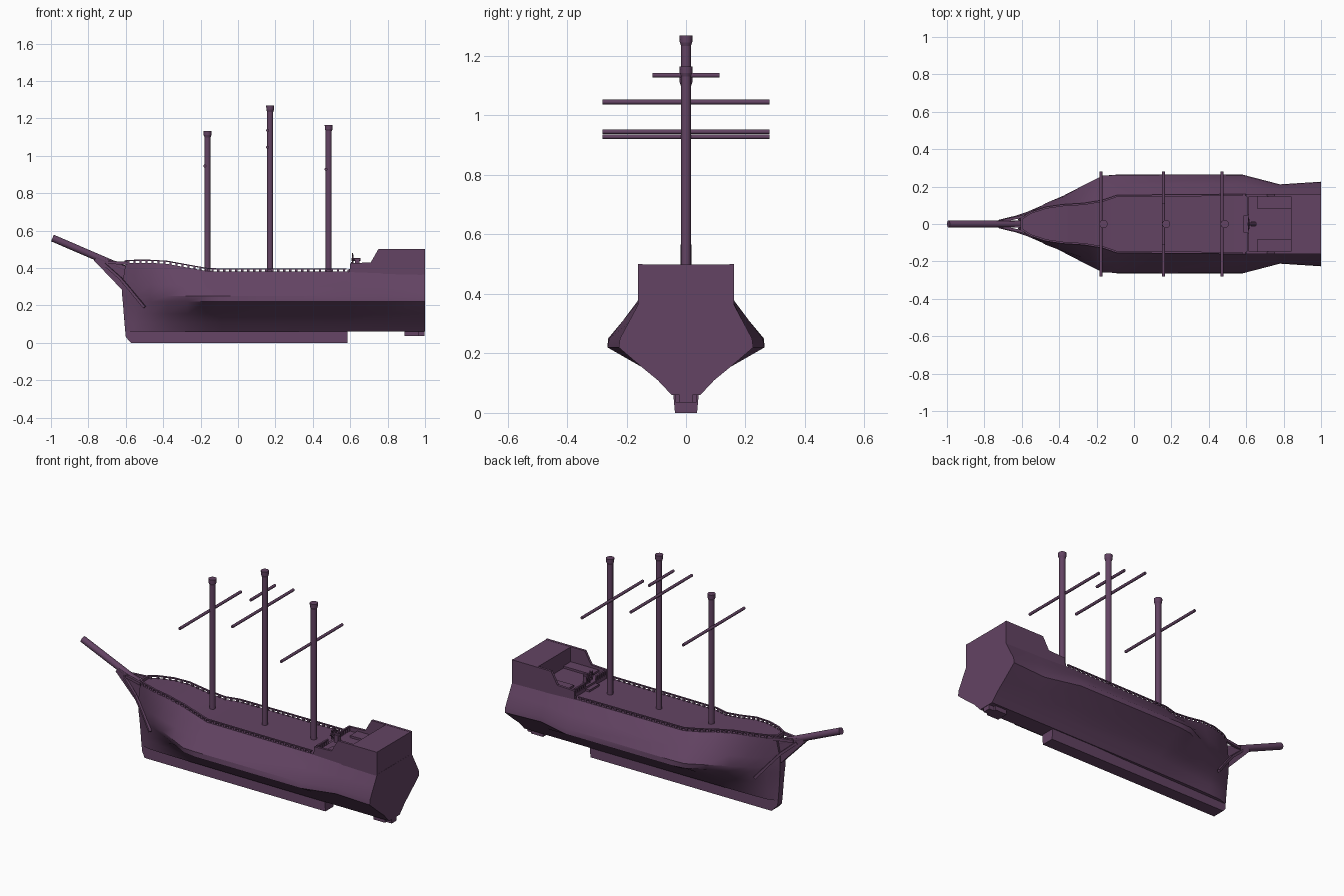
import bpy, bmesh, math
from mathutils import Vector

if "Cube" in bpy.data.objects:
    bpy.data.objects.remove(bpy.data.objects["Cube"])

wood = bpy.data.materials.new("dark purple wood")
wood.diffuse_color = (0.125, 0.057, 0.125, 1)
wood.use_nodes = True
wood.node_tree.nodes["Principled BSDF"].inputs["Base Color"].default_value = wood.diffuse_color


def finish(name, bm, smooth=None):
    bmesh.ops.recalc_face_normals(bm, faces=bm.faces)
    me = bpy.data.meshes.new(name)
    bm.to_mesh(me)
    bm.free()
    ob = bpy.data.objects.new(name, me)
    bpy.context.collection.objects.link(ob)
    me.materials.append(wood)
    if smooth:
        bpy.ops.object.select_all(action='DESELECT')
        ob.select_set(True)
        bpy.context.view_layer.objects.active = ob
        bpy.ops.object.shade_smooth_by_angle(angle=math.radians(smooth))
    return ob


def add_box(bm, x0, x1, y0, y1, z0, z1):
    vs = bmesh.ops.create_cube(bm, size=1)["verts"]
    for v in vs:
        v.co = ((x0 + x1) / 2 + v.co.x * (x1 - x0),
                (y0 + y1) / 2 + v.co.y * (y1 - y0),
                (z0 + z1) / 2 + v.co.z * (z1 - z0))


def add_rod(bm, a, b, r1, r2=None, sides=14):
    a, b = Vector(a), Vector(b)
    rot = (b - a).to_track_quat('Z', 'Y')
    vs = bmesh.ops.create_cone(bm, cap_ends=True, segments=sides, radius1=r1,
                               radius2=r1 if r2 is None else r2,
                               depth=(b - a).length)["verts"]
    for v in vs:
        v.co = rot @ v.co + (a + b) / 2


def add_beam(bm, a, b, w, h):
    # rectangular beam, w across and h upright
    a, b = Vector(a), Vector(b)
    d = (b - a).normalized()
    side = d.cross(Vector((0, 0, 1))).normalized()
    up = side.cross(d)
    rings = [[bm.verts.new(p + side * w / 2 * i + up * h / 2 * j)
              for i, j in ((-1, -1), (1, -1), (1, 1), (-1, 1))] for p in (a, b)]
    skin(bm, rings)


def skin(bm, rings):
    n = len(rings[0])
    for p, q in zip(rings, rings[1:]):
        for i in range(n):
            bm.faces.new((p[i], p[(i + 1) % n], q[(i + 1) % n], q[i]))
    bm.faces.new(rings[0])
    bm.faces.new(rings[-1])


def add_plate(bm, profile, y0, y1):
    skin(bm, [[bm.verts.new((x, y, z)) for x, z in profile] for y in (y0, y1)])


# hull: stations of (x, half widths at each level, sheer height)
levels = (0.06, 0.11, 0.155, 0.22, 0.25, 0.31)
stem = (-0.003, -0.007, -0.011, -0.016, -0.019, -0.02, 0.0)
stations = [
    (-0.60, (.020, .020, .020, .022, .024, .026, .035), .425),
    (-0.55, (.038, .042, .046, .055, .060, .066, .066), .427),
    (-0.47, (.042, .055, .070, .096, .105, .112, .092), .427),
    (-0.38, (.044, .065, .093, .140, .150, .145, .105), .422),
    (-0.27, (.045, .078, .120, .198, .207, .180, .112), .402),
    (-0.17, (.045, .088, .140, .252, .258, .208, .128), .384),
    (-0.09, (.046, .092, .148, .264, .262, .212, .155), .380),
    (0.58, (.048, .095, .150, .264, .258, .212, .160), .380),
    (0.78, (.048, .095, .150, .212, .208, .185, .158), .375),
    (1.00, (.048, .095, .150, .226, .222, .190, .158), .370),
]
bm = bmesh.new()
rings = []
for k, (x, widths, top) in enumerate(stations):
    pts = [(x + (stem[i] if k == 0 else 0), w, z)
           for i, (w, z) in enumerate(zip(widths, levels + (top,)))]
    loop = pts[::-1] + [(px, -w, z) for px, w, z in pts]
    rings.append([bm.verts.new(p) for p in loop])
skin(bm, rings)
finish("hull", bm, 28)

# keel with cut corner at the bow
bm = bmesh.new()
add_plate(bm, [(-0.603, .08), (-0.60, .03), (-0.572, 0), (.585, 0), (.585, .08)], -.037, .037)
for v in bm.verts:
    v.co.y *= 0.55 if v.co.x < -0.59 else (1 + v.co.z * 2.5)
finish("keel", bm)

# rudder block under the stern
bm = bmesh.new()
add_box(bm, .89, .965, -.035, .035, .035, .07)
add_box(bm, .945, .998, -.022, .022, .035, .07)
finish("rudder", bm)


def sheer(x):
    for (xa, wa, za), (xb, wb, zb) in zip(stations, stations[1:]):
        if xa <= x <= xb:
            t = (x - xa) / (xb - xa)
            return wa[-1] + (wb[-1] - wa[-1]) * t, za + (zb - za) * t
    return 0.158, 0.37


# railing: posts carrying a thin top rail on both sides
bm = bmesh.new()
for s in (-1, 1):
    for (xa, wa, za), (xb, wb, zb) in zip(stations[:7], stations[1:8]):
        xb = min(xb, 0.60)
        add_beam(bm, (xa, s * (wa[-1] - .005), za + .014),
                 (xb, s * (wb[-1] - .005), zb + .014), .010, .006)
    for i in range(38):
        x = -0.585 + i * 0.032
        w, z = sheer(x)
        add_box(bm, x - .006, x + .006, s * (w - .005) - .004, s * (w - .005) + .004,
                z - .004, z + .014)
add_box(bm, -.606, -.594, -.035, .035, .42, .441)
finish("railing", bm)

# beakhead under the bowsprit, and its side knees
bm = bmesh.new()
add_plate(bm, [(-.622, .285), (-.77, .44), (-.75, .462), (-.60, .41), (-.58, .29)], -.018, .018)
finish("beakhead", bm)
bm = bmesh.new()
for s in (-1, 1):
    path = [(-.72, .016, .425), (-.63, .038, .345), (-.57, .058, .275), (-.50, .088, .19)]
    for a, b in zip(path, path[1:]):
        add_beam(bm, (a[0], s * a[1], a[2]), (b[0], s * b[1], b[2]), .014, .014)
    add_beam(bm, (-.70, s * .018, .43), (-.59, s * .042, .425), .014, .016)
finish("bow_knees", bm)

bm = bmesh.new()
add_rod(bm, (-.992, 0, .56), (-.585, 0, .385), .019)
finish("bowsprit", bm, 40)

# stern castle: side walls, quarterdeck and poop
bm = bmesh.new()
side = [(.60, .345), (.60, .425), (.71, .43), (.75, .50), (1, .50), (1, .345)]
for s in (-1, 1):
    add_plate(bm, side, s * .147, s * .161)
add_box(bm, .84, .999, -.15, .15, .36, .499)
add_box(bm, .61, .85, -.15, .15, .36, .402)
for s in (-1, 1):
    # side benches
    add_box(bm, .66, .845, min(s * .08, s * .148), max(s * .08, s * .148), .40, .414)
finish("stern_castle", bm)

# quarterdeck balustrade and steps
bm = bmesh.new()
for s in (-1, 1):
    add_box(bm, .605, .615, min(s * .05, s * .15), max(s * .05, s * .15), .424, .431)
    for i in range(6):
        y = s * (.053 + i * .018)
        add_box(bm, .606, .614, y - .004, y + .004, .40, .426)
add_box(bm, .585, .612, -.045, .045, .37, .391)
finish("balustrade", bm)

# steering wheel on its stand
bm = bmesh.new()
add_box(bm, .625, .65, -.014, .014, .40, .445)
add_rod(bm, (.606, 0, .445), (.655, 0, .445), .007, sides=8)
for i in range(8):
    a, b = math.tau * i / 8, math.tau * (i + 1) / 8
    p = [(.613, math.cos(t) * .025, .445 + math.sin(t) * .025) for t in (a, b)]
    add_rod(bm, p[0], p[1], .004, sides=6)
    add_rod(bm, (.613, 0, .445), (.613, math.cos(a) * .035, .445 + math.sin(a) * .035),
            .0025, sides=6)
finish("steering_wheel", bm)

# masts with flared caps, and yards set just ahead of them
masts = {
    "fore": (-.163, 1.132, [(.945, .28)]),
    "main": (.172, 1.268, [(1.045, .28), (1.135, .112)]),
    "mizzen": (.485, 1.165, [(.928, .28)]),
}
for name, (x, top, yards) in masts.items():
    bm = bmesh.new()
    add_rod(bm, (x, 0, .365), (x, 0, top - .03), .0165)
    add_rod(bm, (x, 0, top - .034), (x, 0, top - .022), .0165, .021)
    add_rod(bm, (x, 0, top - .022), (x, 0, top), .021, .022)
    finish(name + "_mast", bm, 40)
    bm = bmesh.new()
    for z, half in yards:
        add_rod(bm, (x - .014, -half, z), (x - .014, half, z), .008, sides=10)
    finish(name + "_yards", bm, 40)
